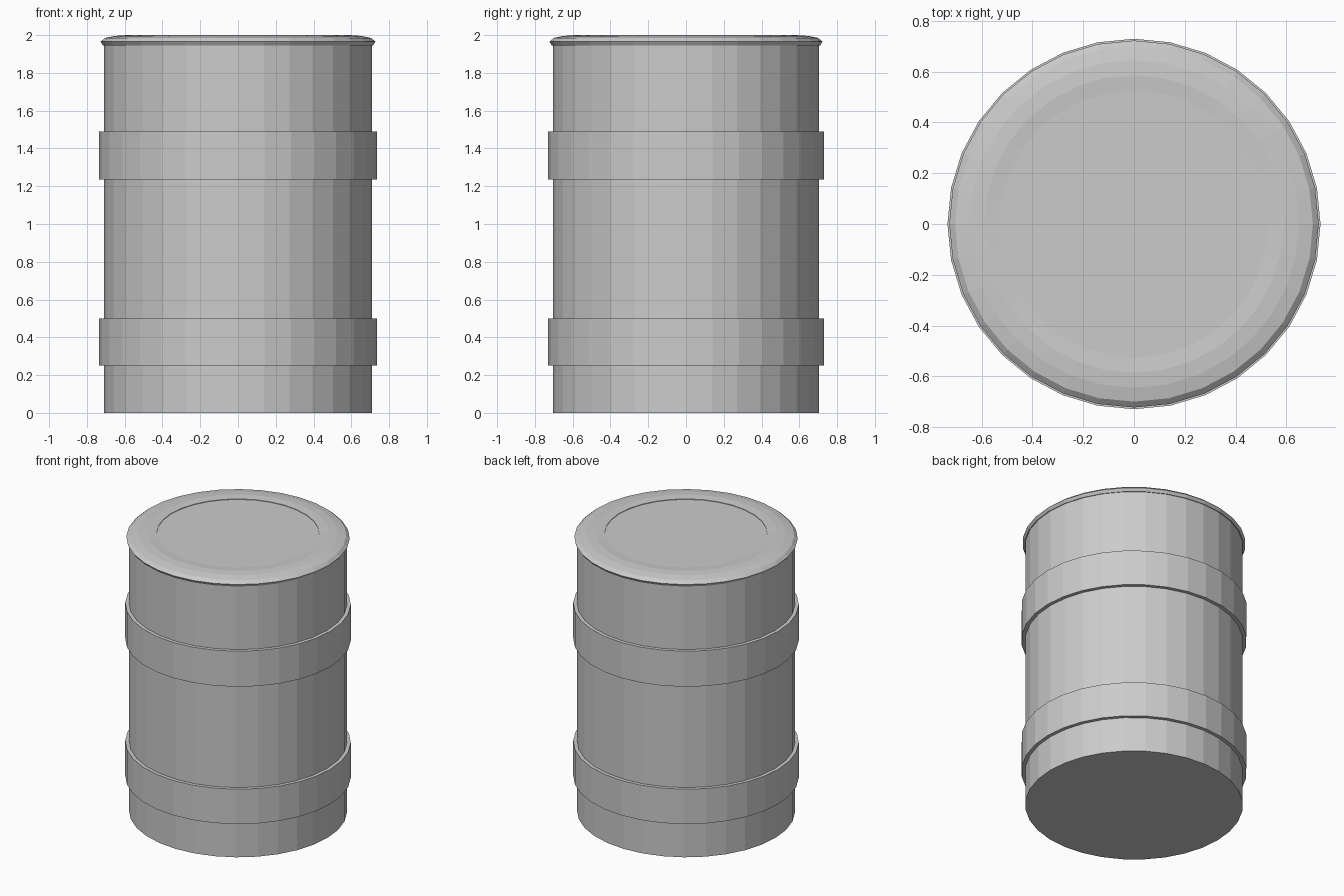
import bpy
import bmesh
from math import cos, sin, tau

cube = bpy.data.objects.get("Cube")
if cube:
    bpy.data.objects.remove(cube, do_unlink=True)

SIDES = 32
DEPTH = 0.993  # the drum is very slightly narrower front to back

steel = bpy.data.materials.new("grey steel")
steel.use_nodes = True
GREY = (0.6, 0.6, 0.6, 1)
steel.diffuse_color = GREY
steel.node_tree.nodes["Principled BSDF"].inputs["Base Color"].default_value = GREY


def lathe(name, profile, closed=False, caps=False):
    """Spin (radius, height) points around z, listed from the bottom up."""
    bm = bmesh.new()
    rings = []
    for r, z in profile:
        rings.append([bm.verts.new((r * cos(tau * i / SIDES),
                                    r * DEPTH * sin(tau * i / SIDES), z))
                      for i in range(SIDES)])
    pairs = list(zip(rings, rings[1:]))
    if closed:
        pairs.append((rings[-1], rings[0]))
    for low, high in pairs:
        for i in range(SIDES):
            j = (i + 1) % SIDES
            bm.faces.new((low[i], low[j], high[j], high[i]))
    if caps:
        bm.faces.new(rings[0][::-1])
        bm.faces.new(rings[-1])
    bmesh.ops.recalc_face_normals(bm, faces=bm.faces)
    mesh = bpy.data.meshes.new(name)
    bm.to_mesh(mesh)
    bm.free()
    mesh.materials.append(steel)
    obj = bpy.data.objects.new(name, mesh)
    bpy.context.collection.objects.link(obj)
    return obj


# Drum wall and floor
lathe("drum_body", [(0.71, 0), (0.71, 1.955)], caps=True)

# Two raised hoops
for name, low, high in (("lower_hoop", 0.25, 0.5), ("upper_hoop", 1.235, 1.49)):
    lathe(name, [(0.7, low), (0.735, low), (0.735, high), (0.7, high)], closed=True)

# Lid with a rolled rim and a shallow sunken centre
lathe("lid", [(0.69, 1.945), (0.715, 1.945), (0.728, 1.965), (0.705, 1.985),
              (0.65, 1.996), (0.59, 2.0), (0.53, 1.996), (0.53, 1.992)], caps=True)
